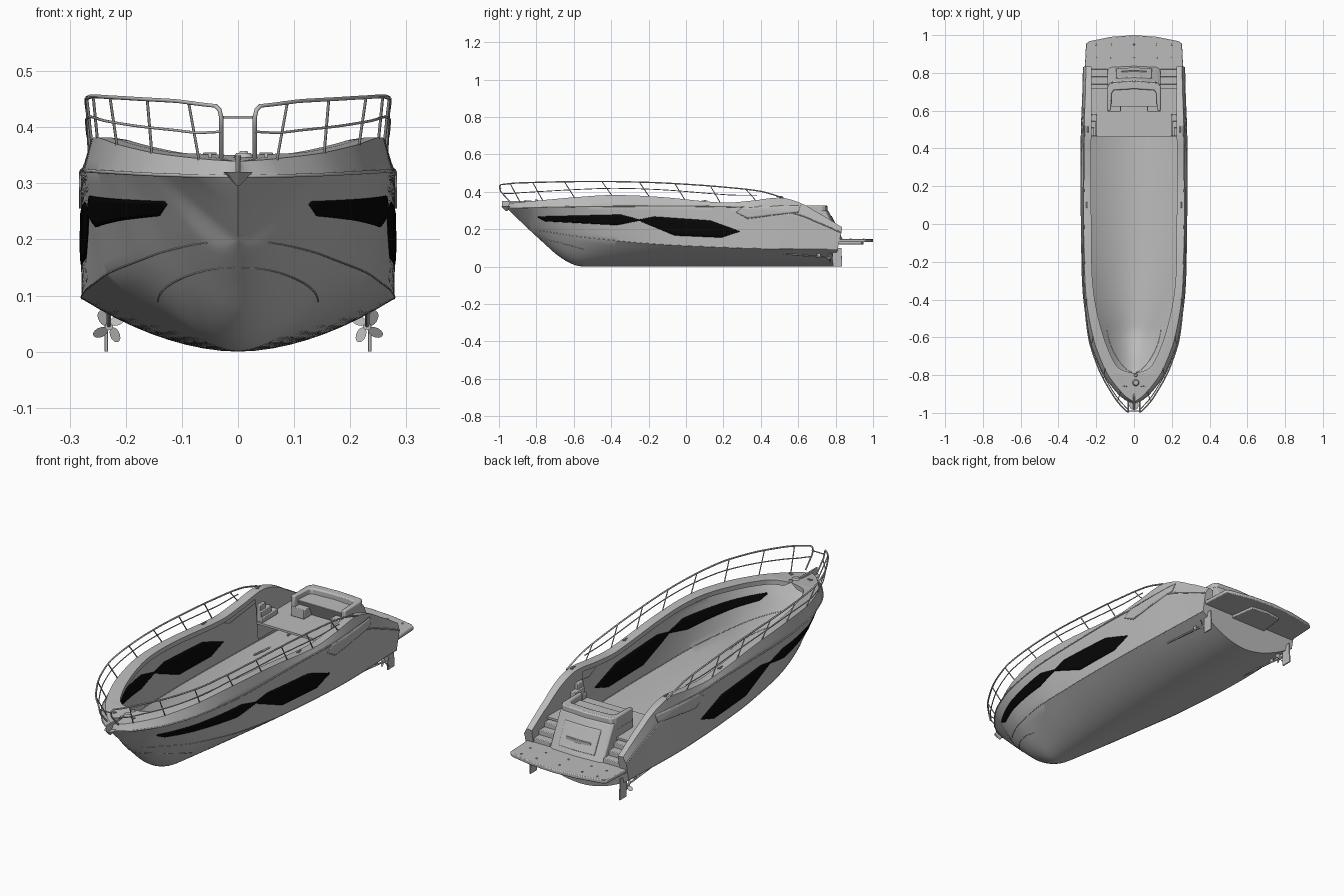
import bpy, bmesh, math
from mathutils import Matrix

if "Cube" in bpy.data.objects:
    bpy.data.objects.remove(bpy.data.objects["Cube"])


def material(name, value):
    mat = bpy.data.materials.new(name)
    mat.use_nodes = True
    colour = (value, value, value, 1)
    mat.diffuse_color = colour
    mat.node_tree.nodes["Principled BSDF"].inputs["Base Color"].default_value = colour
    return mat


GREY = material("light grey", .5)
BLACK = material("window black", .002)


# ---- helpers ----
def curve_at(table, y, smooth=True):
    """Interpolate a table of (y, value) pairs."""
    if y <= table[0][0]:
        return table[0][1]
    if y >= table[-1][0]:
        return table[-1][1]
    i = next(k for k in range(len(table) - 1) if table[k + 1][0] >= y)
    (y0, a), (y1, b) = table[i], table[i + 1]
    t, span = (y - y0) / (y1 - y0), y1 - y0
    if not smooth:
        return a + (b - a) * t
    p, q = table[max(i - 1, 0)], table[min(i + 2, len(table) - 1)]
    m0 = (b - p[1]) / (y1 - p[0]) * span
    m1 = (q[1] - a) / (q[0] - y0) * span
    return ((2*t**3 - 3*t*t + 1) * a + (t**3 - 2*t*t + t) * m0
            + (3*t*t - 2*t**3) * b + (t**3 - t*t) * m1)


def steps(a, b, n):
    return [a + (b - a) * i / n for i in range(n + 1)]


def add_object(name, bm, mat=GREY, mirror=False, bevel=0, thick=0):
    bmesh.ops.remove_doubles(bm, verts=bm.verts, dist=.0002)
    if mirror:
        geom = bm.verts[:] + bm.edges[:] + bm.faces[:]
        bmesh.ops.mirror(bm, geom=geom, axis='X', merge_dist=.0005)
    bmesh.ops.recalc_face_normals(bm, faces=bm.faces)
    mesh = bpy.data.meshes.new(name)
    bm.to_mesh(mesh)
    bm.free()
    ob = bpy.data.objects.new(name, mesh)
    bpy.context.collection.objects.link(ob)
    mesh.materials.append(mat)
    if thick:
        mod = ob.modifiers.new("Thickness", 'SOLIDIFY')
        mod.thickness, mod.offset = thick, 0
    if bevel:
        mod = ob.modifiers.new("Bevel", 'BEVEL')
        mod.width, mod.segments = bevel, 2
    return ob


def grid(bm, rows):
    vs = [[bm.verts.new(p) for p in row] for row in rows]
    for r, s in zip(vs, vs[1:]):
        for i in range(len(r) - 1):
            bm.faces.new((r[i], r[i + 1], s[i + 1], s[i]))
    return vs


def prism(name, outline, z0, z1, pair=False, shift=0, bevel=.003):
    """Extrude an outline upward; a half outline from x = 0 is completed."""
    pts = list(outline)
    if not pair:
        pts += [(-x, y) for x, y in reversed(outline) if x > 0]
    bm = bmesh.new()
    low = [bm.verts.new((x, y, z0)) for x, y in pts]
    top = [bm.verts.new((x, y + shift, z1)) for x, y in pts]
    bm.faces.new(low)
    bm.faces.new(top)
    for i in range(len(pts)):
        j = (i + 1) % len(pts)
        bm.faces.new((low[i], low[j], top[j], top[i]))
    return add_object(name, bm, mirror=pair, bevel=bevel)


def block(name, x0, x1, y0, y1, z0, z1, bevel=.003):
    return prism(name, [(x0, y0), (x1, y0), (x1, y1), (x0, y1)], z0, z1, x0 > 0, 0, bevel)


def tubes(name, paths, radius):
    """Round tubes along paths, repeated on the other side."""
    cu = bpy.data.curves.new(name, 'CURVE')
    cu.dimensions, cu.bevel_depth, cu.bevel_resolution = '3D', radius, 1
    cu.use_fill_caps = True
    for path in paths:
        for side in (1, -1):
            sp = cu.splines.new('POLY')
            sp.points.add(len(path) - 1)
            for p, (x, y, z) in zip(sp.points, path):
                p.co = (x * side, y, z, 1)
    ob = bpy.data.objects.new(name, cu)
    bpy.context.collection.objects.link(ob)
    cu.materials.append(GREY)


# ---- hull lines ----
BOW, STERN, SOLE, PLATFORM = -.955, .79, .23, .14
KEEL = [(BOW, .31), (-.86, .217), (-.76, .125), (-.68, .055), (-.6, .01), (-.54, 0), (STERN, 0)]
CHINE_X = [(-.84, 0), (-.8, .06), (-.7, .128), (-.6, .173), (-.4, .228), (-.2, .254), (0, .27), (.4, .279), (STERN, .266)]
CHINE_Z = [(BOW, .21), (-.84, .198), (-.7, .178), (-.6, .162), (-.4, .14), (-.2, .122), (0, .11), (.4, .095), (STERN, .092)]
SHEER_X = [(BOW, 0), (-.93, .045), (-.9, .082), (-.8, .158), (-.7, .203), (-.6, .234), (-.4, .266), (-.2, .276), (.4, .28), (STERN, .268)]
SHEER_Z = [(BOW, .312), (-.6, .32), (0, .323), (.3, .317), (.5, .3), (.6, .278), (.7, .237), (STERN, .18)]
TOP_Z = [(BOW, .338), (-.8, .352), (-.6, .37), (-.4, .382), (-.15, .373), (.2, .342), (.35, .352), (.5, .368), (.6, .345), (.7, .29), (STERN, .21)]
INSET = [(BOW, .025), (-.7, .02), (-.4, .014), (STERN, .014)]
OPENING = [(-.79, 0), (-.775, .06), (-.74, .1), (-.6, .16), (-.4, .208), (-.2, .224), (STERN, .226)]


def outer(y):
    """Half section from keel to bulwark top as (x, z) pairs."""
    zk = max(0, curve_at(KEEL, y))
    xc, zc = max(0, curve_at(CHINE_X, y)), max(zk, curve_at(CHINE_Z, y))
    xs, zs = max(0, curve_at(SHEER_X, y)), curve_at(SHEER_Z, y)
    xt, zt = max(0, xs - curve_at(INSET, y)), curve_at(TOP_Z, y)
    xc = min(xc, xs)
    pts = [(xc * u, zk + (zc - zk) * u ** 1.85) for u in steps(0, 1, 9)]
    pts += [(xc + (xs - xc) * v ** .9, zc + (zs - zc) * v) for v in steps(0, 1, 8)[1:]]
    return pts + [(xs + (xt - xs) * w, zs + (zt - zs) * w) for w in steps(0, 1, 3)[1:]]


def rake(x, y, z):
    return x, y + max(0, y - .7) * .5 * min(1, z / .2), z


def on_hull(y, z, out=0):
    pts = outer(y)
    for (x0, z0), (x1, z1) in zip(pts, pts[1:]):
        if z0 <= z <= z1 and z1 > z0:
            return rake(x0 + (x1 - x0) * (z - z0) / (z1 - z0) + out, y, z)
    return rake((pts[0] if z < pts[0][1] else pts[-1])[0] + out, y, z)


def hull_row(y):
    pts = outer(y)
    xt, zt = pts[-1]
    xi = min(max(0, curve_at(OPENING, y)), xt)
    lip = PLATFORM if y > .46 else zt - (.025 if xi > .001 else .003)
    pts += [((xt + xi) / 2, zt), (xi, zt - .003), (xi, lip)]
    return [rake(x, y, z) for x, z in pts]


# hull skin with side decks, bow deck and transom
bm = bmesh.new()
rows = grid(bm, [hull_row(y) for y in steps(BOW, -.7, 34) + steps(-.7, STERN, 75)[1:]])
bm.faces.new(rows[-1] + [bm.verts.new(rake(0, STERN, PLATFORM))])
add_object("hull", bm, mirror=True)


def hull_plate(name, top, bottom, mat, thick):
    """Thin plate that follows the hull side between two edge lines."""
    bm = bmesh.new()
    ys = sorted(set(steps(top[0][0], top[-1][0], 70) + [p[0] for p in top + bottom]))
    grid(bm, [[on_hull(y, z) for z in
               steps(curve_at(bottom, y, False), curve_at(top, y, False), 5)] for y in ys])
    add_object(name, bm, mat, mirror=True, thick=thick)


hull_plate("side_window",
           [(-.79, .268), (-.35, .278), (-.25, .252), (-.17, .267), (.13, .246), (.285, .19)],
           [(-.79, .262), (-.75, .243), (-.37, .222), (-.25, .245), (-.06, .166), (.19, .155), (.285, .186)],
           BLACK, .006)
hull_plate("coaming_vent", [(.27, .293), (.31, .318), (.61, .326)],
           [(.27, .289), (.33, .257), (.6, .292), (.61, .32)], GREY, .006)

# vent frame, rub rail and spray rails
tubes("vent_frame", [[on_hull(y, z, .001) for y, z in
      [(.27, .291), (.31, .318), (.45, .322), (.61, .326), (.6, .292), (.46, .275), (.33, .257), (.27, .291)]]], .0025)
line = steps(BOW, STERN, 70)
tubes("rub_rail", [[on_hull(y, curve_at(SHEER_Z, y), -.001) for y in line]], .0035)
tubes("chine_rail", [[on_hull(y, curve_at(CHINE_Z, y) + .001) for y in line if y > -.83]], .0015)
tubes("spray_rail", [[on_hull(y, .15 - .06 * t ** 1.2) for t, y in
      zip(steps(0, 1, 24), steps(-.787, -.54, 24))]], .0015)

# guard rail with sloping posts
RAIL_X = [(-.99, .04), (-.95, .08), (-.9, .115), (-.8, .172), (-.7, .212), (-.6, .24), (-.4, .262), (-.2, .27), (.52, .264)]
RAIL_Z = [(-.99, .438), (-.9, .447), (-.5, .455), (-.2, .45), (0, .44), (.2, .425), (.4, .402), (.52, .367)]


def rail(y, drop=0):
    """Point on the rail, lowered by a share of its height above the deck."""
    z, base = curve_at(RAIL_Z, y), curve_at(TOP_Z, y)
    return curve_at(RAIL_X, y), y + drop * .04, z - (z - base) * drop


top_rail = [rail(y) for y in steps(-.99, .52, 60)]
bow_end = [(.03, -.94, .345), (.03, -.99, .4), (.03, -.996, .418), (.033, -.996, .431)]
posts = []
for y in (-.94, -.82, -.65, -.45, -.25, -.06, .13, .32):
    foot = y + .055
    x, z = outer(foot)[-1]
    posts.append([rail(y), (x - .002, foot, z - .004)])
tubes("guard_rail", [bow_end + top_rail], .0038)
tubes("middle_rail", [[(.03, -.985, .392)] + [rail(y, .5) for y in steps(-.96, .36, 50)]], .0025)
tubes("rail_posts", posts, .0026)
tubes("bow_rail_bar", [[(0, -.99, .418), (.031, -.99, .418)]], .0026)

# anchor, roller, windlass and cleats
bm = bmesh.new()
bmesh.ops.create_cone(bm, cap_ends=True, segments=8, radius1=.003, radius2=.026, depth=.024,
                      matrix=Matrix.Translation((0, -.96, .308)))
add_object("anchor", bm)
prism("anchor_roller", [(0, -.985), (.004, -.98), (.005, -.86), (0, -.86)], .318, .35, bevel=.001)
bm = bmesh.new()
for y, r in ((-.84, .018), (-.8, .009)):
    bmesh.ops.create_cone(bm, cap_ends=True, segments=20, radius1=r, radius2=r * .7, depth=.008,
                          matrix=Matrix.Translation((.01, y, curve_at(TOP_Z, y) + .002)))
add_object("windlass", bm)
for y, x, across, along in ((-.86, .05, .012, .003), (.5, .245, .003, .016), (.1, .25, .003, .016)):
    z = curve_at(TOP_Z, y)
    block("cleat_foot", x - .003, x + .003, y - .004, y + .004, z - .004, z + .006, .001)
    block("cleat_bar", x - across, x + across, y - along, y + along, z + .004, z + .008, .001)

# cockpit sole, side steps and lounge
block("cockpit_sole", 0, .226, .46, .72, SOLE - .01, SOLE, 0)
for i in range(3):
    block("stern_step", .138, .227, .66, .82 - .04 * i, PLATFORM - .01, .168 + .022 * i)
    block("deck_step", .195 + .008 * i, .228, .465, .58 - .035 * i, SOLE, .255 + .027 * i)
prism("lounge_seat", [(0, .66), (.07, .66), (.07, .595), (.14, .595), (.14, .74), (0, .74)], SOLE, .275)
prism("lounge_backrest", [(0, .715), (.108, .708), (.118, .69), (.122, .6), (.142, .6),
                          (.142, .725), (.128, .748), (0, .757)], .265, .326, bevel=.006)
prism("transom_block", [(0, .7), (.14, .7), (.14, .822), (.12, .834), (0, .84)], PLATFORM, .3, shift=-.08)
prism("garage_door", [(0, .76), (.095, .76), (.095, .825), (0, .83)], .17, .27, shift=-.05)
prism("transom_grip", [(0, .78), (.07, .78), (.065, .81), (0, .815)], .2, .215, bevel=.002)

# swim platform with studs
prism("swim_platform", [(0, STERN), (.262, STERN), (.254, .955), (.235, .968), (.12, .991), (0, 1)],
      .13, .148, bevel=.004)
prism("platform_bracket", [(0, STERN), (.1, STERN), (.08, .94), (0, .95)], .118, .132)
bm = bmesh.new()
for x in (-.2, -.12, 0, .12, .2):
    for y in (.88, .95):
        bmesh.ops.create_cone(bm, cap_ends=True, segments=10, radius1=.005, radius2=.004, depth=.004,
                              matrix=Matrix.Translation((x, y, .149)))
add_object("platform_studs", bm)

# rudders, shafts and propellers
prism("rudder", [(.232, .785), (.238, .785), (.238, .835), (.232, .835)], 0, .1, True, -.004, .001)
block("rudder_stock", .23, .24, .795, .81, .09, .135, .001)
tubes("propeller_shaft", [[(.23, .45, .075), (.23, .785, .045)]], .004)
block("shaft_strut", .228, .232, .7, .72, .048, .08, .001)
bm = bmesh.new()
hub = Matrix.Translation((.23, .77, .045))
bmesh.ops.create_cone(bm, cap_ends=True, segments=12, radius1=.007, radius2=.004, depth=.025,
                      matrix=hub @ Matrix.Rotation(-math.pi / 2, 4, 'X'))
for k in range(4):
    blade = (hub @ Matrix.Rotation(k * math.pi / 2 + .4, 4, 'Y') @ Matrix.Translation((.004, 0, .018))
             @ Matrix.Rotation(.6, 4, 'Z') @ Matrix.Rotation(math.pi / 2, 4, 'X')
             @ Matrix.Diagonal((.75, 1, 1, 1)))
    bmesh.ops.create_circle(bm, cap_ends=True, segments=14, radius=.014, matrix=blade)
add_object("propeller", bm, mirror=True)

# smooth shading with sharp edges kept
bpy.ops.object.select_all(action='DESELECT')
for ob in bpy.context.collection.objects:
    if ob.type == 'MESH':
        ob.select_set(True)
        bpy.context.view_layer.objects.active = ob
bpy.ops.object.shade_smooth_by_angle(angle=math.radians(30))
